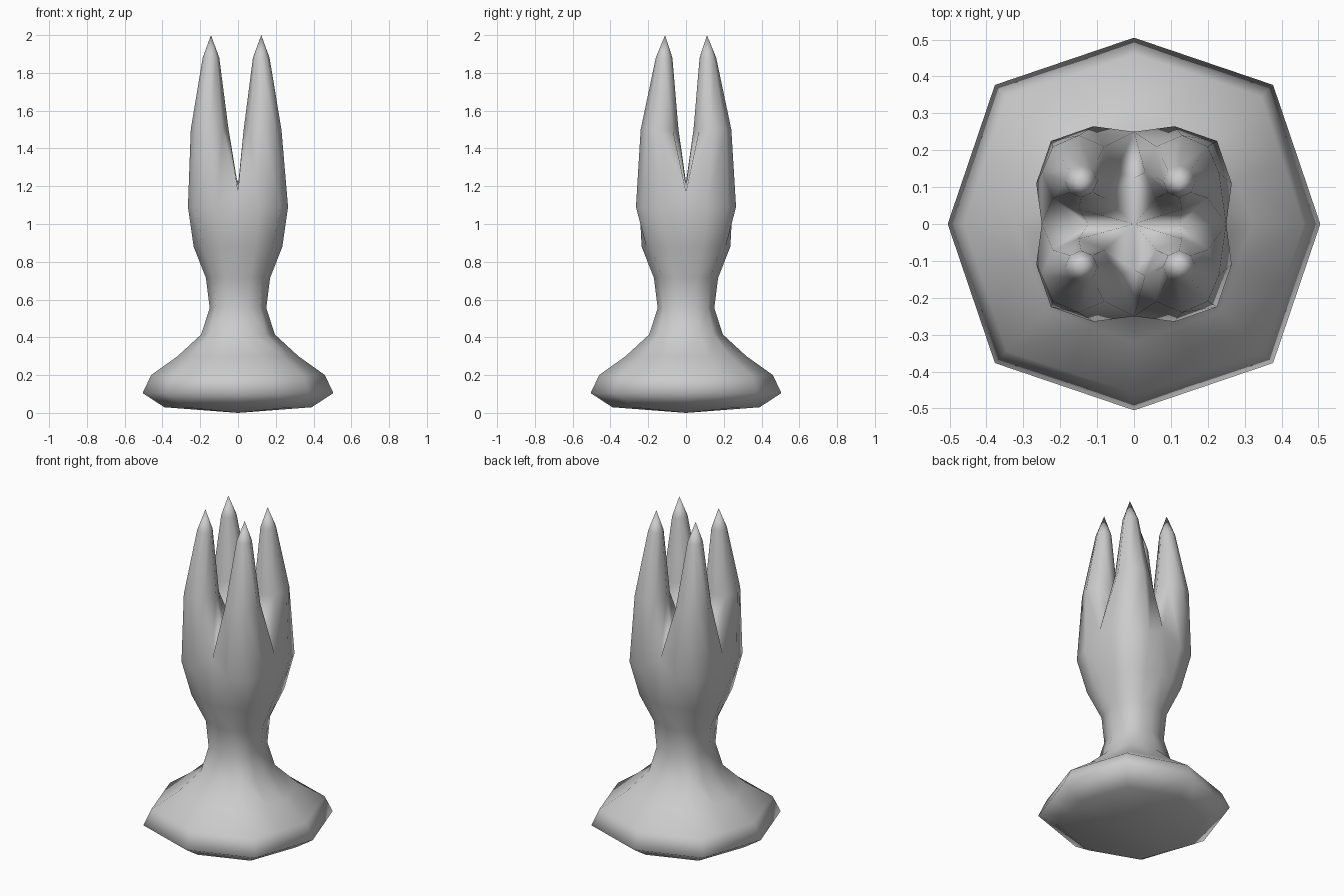
import bpy, bmesh

cube = bpy.data.objects.get("Cube")
if cube:
    bpy.data.objects.remove(cube, do_unlink=True)

# Single clay-like colour
grey = bpy.data.materials.new("light_grey")
grey.use_nodes = True
colour = (0.6, 0.6, 0.6, 1)
grey.diffuse_color = colour
grey.node_tree.nodes["Principled BSDF"].inputs["Base Color"].default_value = colour

bm = bmesh.new()


def quarter(a, d, z, mid=None, notch=None):
    """Points of one quadrant from +x to +y: axis, middle, corner, middle, axis."""
    mx, my = mid or ((a + d) / 2, d / 2)
    za = notch or z
    return [(a, 0, za), (mx, my, z), (d, d, z), (my, mx, z), (0, a, za)]


def bridge(lower, upper, closed=False):
    n = len(lower)
    for i in range(n if closed else n - 1):
        j = (i + 1) % n
        bm.faces.new([lower[i], lower[j], upper[j], upper[i]])


def fan(ring, tip, closed=False):
    n = len(ring)
    for i in range(n if closed else n - 1):
        bm.faces.new([ring[i], ring[(i + 1) % n], tip])


# Foot, stem and cup profile: axis reach, corner reach, height
profile = [(0.39, 0.285, 0.03), (0.505, 0.377, 0.105), (0.46, 0.345, 0.2),
           (0.32, 0.235, 0.3), (0.195, 0.147, 0.415), (0.15, 0.117, 0.555),
           (0.17, 0.128, 0.715), (0.235, 0.185, 0.88)]
quarters = [quarter(*p) for p in profile]
quarters.append(quarter(0.25, 0.225, 1.09, mid=(0.265, 0.11), notch=1.17))

# Prong sections: centre x, centre y, half width, height
sections = [(0.14, 0.14, 0.1, 1.5), (0.133, 0.116, 0.044, 1.88)]
compass = [(1, -0.7), (1, 0), (0.7, 0.7), (0, 1), (-0.7, 1),
           (-1, 0), (-0.7, -0.7), (0, -1)]
compass = [(0.7, -0.7), (1, 0), (0.7, 0.7), (0, 1), (-0.7, 0.7),
           (-1, 0), (-0.7, -0.7), (0, -1)]
lean = -0.01

for sx in (1, -1):
    for sy in (1, -1):
        def verts(points, shift=0):
            return [bm.verts.new((x * sx + shift, y * sy, z)) for x, y, z in points]

        # Quarter of the body
        rings = [verts(q) for q in quarters]
        fan(rings[0], verts([(0, 0, 0)])[0])
        for lower, upper in zip(rings, rings[1:]):
            bridge(lower, upper)

        # Prong rising from the cup rim and the cross-shaped valley
        base = rings[-1] + verts([(0, 0.125, 1.2), (0, 0, 1.22), (0.125, 0, 1.2)])
        for cx, cy, half, z in sections:
            ring = verts([(cx + u * half, cy + v * half, z) for u, v in compass], lean)
            bridge(base, ring, closed=True)
            base = ring
        fan(base, verts([(0.133, 0.111, 2.0)], lean)[0], closed=True)

bmesh.ops.remove_doubles(bm, verts=bm.verts, dist=0.0005)
bmesh.ops.recalc_face_normals(bm, faces=bm.faces)
for face in bm.faces:
    face.smooth = True

mesh = bpy.data.meshes.new("pronged_stand")
bm.to_mesh(mesh)
bm.free()
mesh.materials.append(grey)
stand = bpy.data.objects.new("pronged_stand", mesh)
bpy.context.collection.objects.link(stand)
